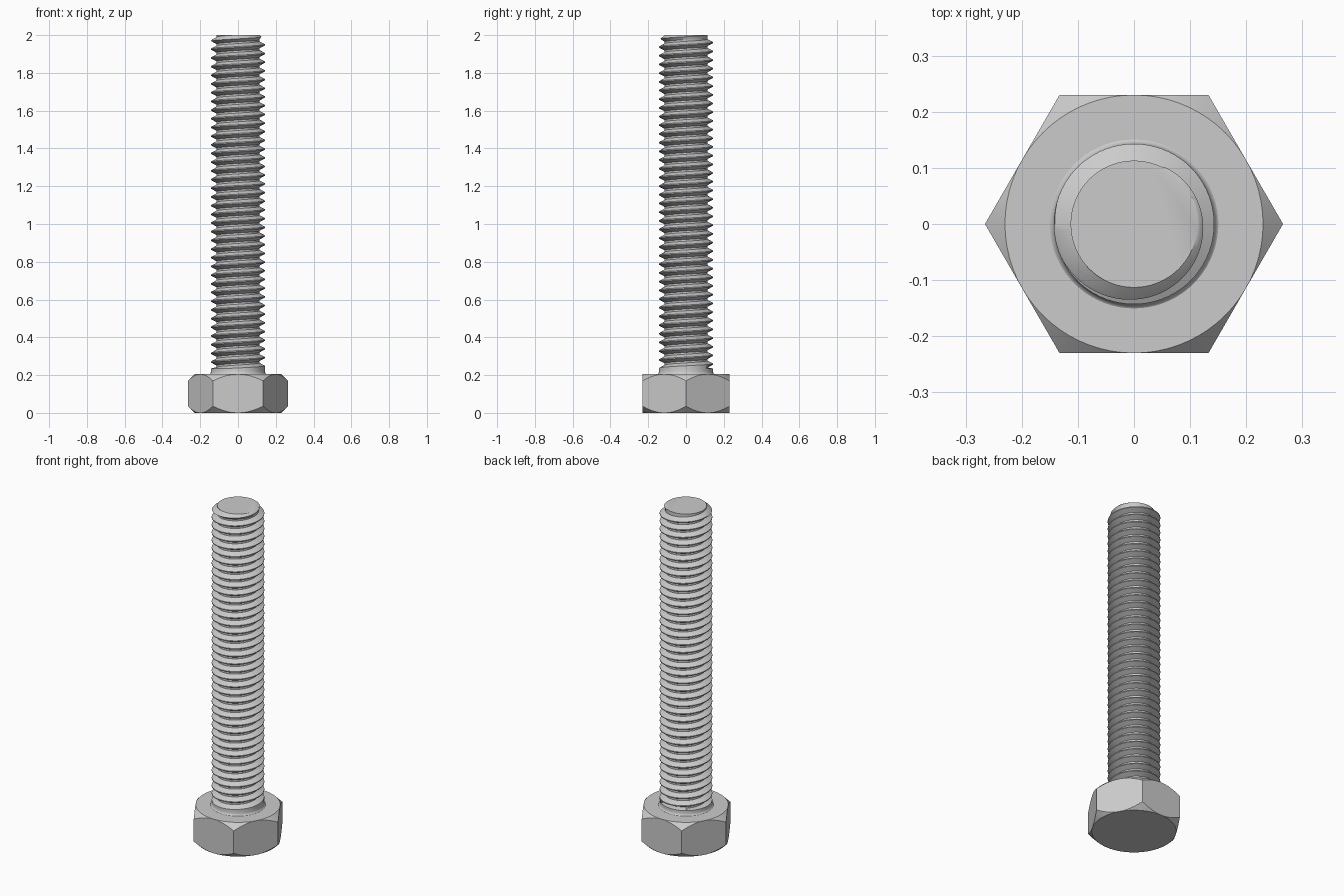
import bpy, bmesh
from math import sin, cos, pi, radians

old = bpy.data.objects.get("Cube")
if old:
    bpy.data.objects.remove(old, do_unlink=True)

STEPS = 72            # columns around the axis
FLAT = 0.23           # half width across the head flats
HEAD_H = 0.205
CREST, ROOT = 0.143, 0.113
PITCH = 0.046
NECK_Z, TOP_Z = 0.235, 2.0

steel = bpy.data.materials.new("steel_grey")
steel.use_nodes = True
grey = (0.6, 0.6, 0.6, 1)
steel.diffuse_color = grey
steel.node_tree.nodes["Principled BSDF"].inputs["Base Color"].default_value = grey


def columns_object(name, column, smooth_angle):
    """Skin the (radius, z) columns given for each angle, with capped ends."""
    bm = bmesh.new()
    cols = []
    for i in range(STEPS + 1):
        a = 2 * pi * i / STEPS
        cols.append([bm.verts.new((r * cos(a), r * sin(a), z)) for r, z in column(i, a)])
    for c, d in zip(cols, cols[1:]):
        for j in range(len(c) - 1):
            bm.faces.new((c[j], d[j], d[j + 1], c[j + 1]))
    bm.faces.new([c[0] for c in reversed(cols[:-1])])
    bm.faces.new([c[-1] for c in cols[:-1]])
    bmesh.ops.remove_doubles(bm, verts=bm.verts, dist=0.00005)
    bmesh.ops.dissolve_degenerate(bm, edges=bm.edges, dist=0.00005)
    bmesh.ops.recalc_face_normals(bm, faces=bm.faces)
    mesh = bpy.data.meshes.new(name)
    bm.to_mesh(mesh)
    bm.free()
    mesh.materials.append(steel)
    obj = bpy.data.objects.new(name, mesh)
    bpy.context.collection.objects.link(obj)
    bpy.ops.object.select_all(action="DESELECT")
    obj.select_set(True)
    bpy.context.view_layer.objects.active = obj
    bpy.ops.object.shade_smooth_by_angle(angle=radians(smooth_angle))
    return obj


# Hexagonal head with conical chamfers above and below
def head_column(i, a):
    off = (i * 360 / STEPS) % 60 - 30
    r = FLAT / cos(radians(off))
    cut = r - FLAT
    return [(FLAT, 0), (r, cut), (r, HEAD_H - cut), (FLAT, HEAD_H)]


# Threaded shank: one continuous helix, run out at the neck and chamfered at the tip
TURNS = int((TOP_Z - NECK_Z) / PITCH) + 4
THREAD = [(0.0, ROOT), (0.2, ROOT), (0.54, CREST), (0.66, CREST)]


def shank_column(i, a):
    # flared fillet where the shank meets the head
    pts = [(CREST + 0.014 * (1 - sin(t * pi / 6)),
            HEAD_H - 0.002 + 0.016 * (1 - cos(t * pi / 6))) for t in range(4)]
    pts.append((CREST, NECK_Z))
    start = NECK_Z - PITCH * 1.35
    for turn in range(TURNS):
        for part, r in THREAD:
            z = start + PITCH * (turn + part + i / STEPS)
            if z <= NECK_Z:
                pts.append((CREST, NECK_Z))
            elif z >= TOP_Z:
                pts.append((ROOT, TOP_Z))
            else:
                pts.append((min(r, ROOT + 0.002 + (TOP_Z - z)), z))
    return pts


columns_object("hex_head", head_column, 20)
columns_object("threaded_shank", shank_column, 35)
